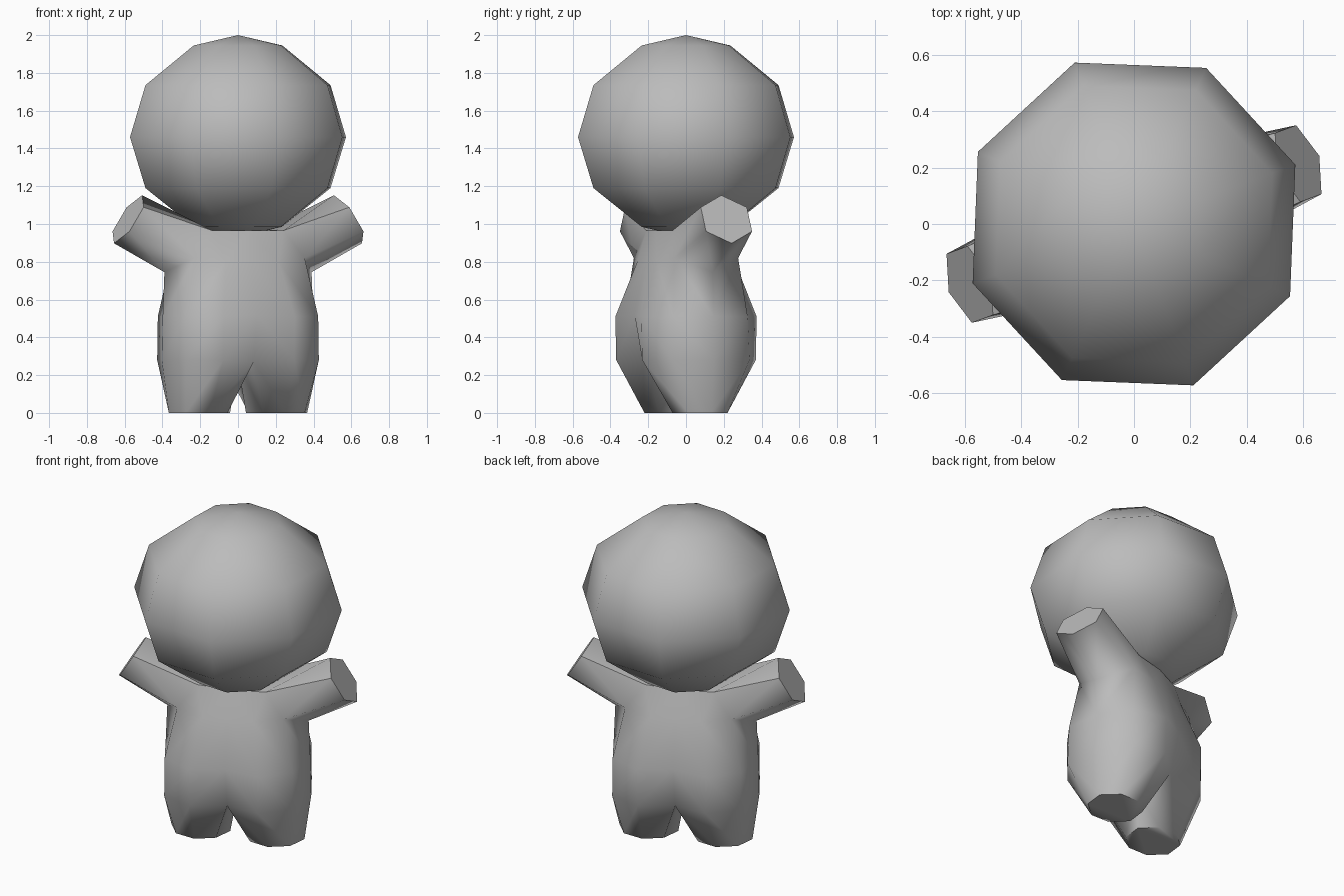
import bpy, bmesh, math

cube = bpy.data.objects.get("Cube")
if cube:
    bpy.data.objects.remove(cube, do_unlink=True)

TURN = math.radians(20.2)  # the figure stands turned about its vertical axis

grey = bpy.data.materials.new("plain_grey")
grey.use_nodes = True
grey.diffuse_color = (0.5, 0.5, 0.5, 1)
grey.node_tree.nodes["Principled BSDF"].inputs["Base Color"].default_value = (0.5, 0.5, 0.5, 1)


def finish(bm, name):
    """Turn a bmesh into a smooth-shaded object with crisp end caps."""
    bmesh.ops.recalc_face_normals(bm, faces=bm.faces)
    mesh = bpy.data.meshes.new(name)
    bm.to_mesh(mesh)
    bm.free()
    mesh.materials.append(grey)
    obj = bpy.data.objects.new(name, mesh)
    bpy.context.collection.objects.link(obj)
    obj.rotation_euler.z = TURN
    bpy.ops.object.select_all(action="DESELECT")
    obj.select_set(True)
    bpy.context.view_layer.objects.active = obj
    bpy.ops.object.shade_smooth_by_angle(angle=math.radians(65))
    return obj


# Head: eight-sided ball turned from a half profile
bm = bmesh.new()
profile = [(0, 2.0), (0.25, 1.945), (0.522, 1.735), (0.609, 1.46),
           (0.522, 1.19), (0.25, 0.985), (0, 0.93)]
verts = [bm.verts.new((r, 0, z)) for r, z in profile]
edges = [bm.edges.new(pair) for pair in zip(verts, verts[1:])]
bmesh.ops.spin(bm, geom=verts + edges, cent=(0, 0, 0), axis=(0, 0, 1),
               angle=math.tau, steps=8, use_merge=True)
bmesh.ops.remove_doubles(bm, verts=bm.verts, dist=0.001)
finish(bm, "head")

# Body: one quarter, named by outer side, diagonal, front and centre lines
points = {
    # foot
    "o0": (0.39, 0, 0), "d0": (0.335, -0.11, 0), "f0": (0.215, -0.155, 0),
    "c0": (0.1, -0.11, 0), "i0": (0.045, 0, 0),
    # top of the leg
    "o1": (0.43, 0, 0.28), "d1": (0.375, -0.22, 0.28), "f1": (0.2, -0.32, 0.28),
    "c1": (0, -0.24, 0.27), "i1": (0, 0, 0.25),
    # belly
    "o2": (0.425, 0, 0.51), "d2": (0.375, -0.21, 0.51), "f2": (0.2, -0.325, 0.51),
    "c2": (0, -0.29, 0.52),
    # chest and shoulder
    "o3": (0.415, 0, 0.745), "d3": (0.31, -0.18, 0.82), "f3": (0.15, -0.22, 0.8),
    "c3": (0, -0.225, 0.8), "u4": (0.2, -0.15, 0.965), "c4": (0, -0.17, 0.965),
    "t4": (0.24, 0, 0.97), "m4": (0, 0, 0.965),
}
# hand: half of a hexagon square to the raised arm
LIFT, RADIUS = math.radians(32), 0.15
for key, deg in zip(("hb", "hd", "hu", "ht"), (-90, -30, 30, 90)):
    up = RADIUS * math.sin(math.radians(deg))
    points[key] = (0.62 - up * math.sin(LIFT),
                   -RADIUS * math.cos(math.radians(deg)),
                   1.025 + up * math.cos(LIFT))

faces = """o0 d0 f0 c0 i0
o0 d0 d1 o1
d0 f0 f1 d1
f0 c0 c1 f1
c0 i0 i1 c1
o1 d1 d2 o2
d1 f1 f2 d2
f1 c1 c2 f2
o2 d2 d3 o3
d2 f2 f3 d3
f2 c2 c3 f3
d3 f3 u4
f3 c3 c4 u4
u4 c4 m4 t4
o3 d3 hd hb
d3 u4 hu hd
u4 t4 ht hu
hb hd hu ht"""

bm = bmesh.new()
v = {key: bm.verts.new(co) for key, co in points.items()}
for line in faces.splitlines():
    bm.faces.new([v[key] for key in line.split()])
# mirror to the other side, then to the back
for axis in "XY":
    geom = bm.verts[:] + bm.edges[:] + bm.faces[:]
    bmesh.ops.mirror(bm, geom=geom, axis=axis, merge_dist=0.0001)
    bmesh.ops.remove_doubles(bm, verts=bm.verts, dist=0.0005)
finish(bm, "body")
